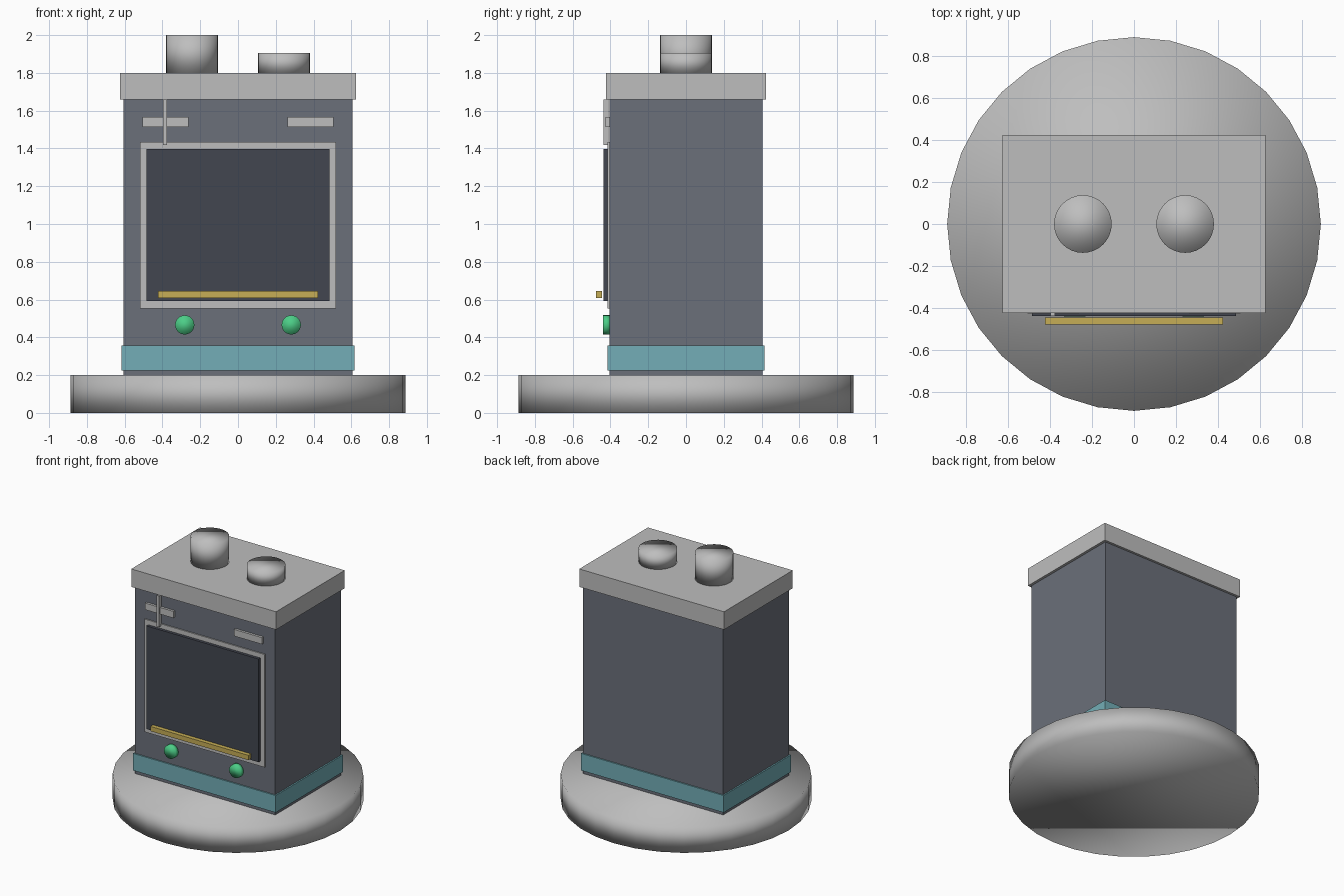
import bpy
import math

cube = bpy.data.objects.get("Cube")
if cube:
    bpy.data.objects.remove(cube, do_unlink=True)


def make_material(name, srgb):
    linear = [((c / 255 + 0.055) / 1.055) ** 2.4 for c in srgb]
    mat = bpy.data.materials.new(name)
    mat.use_nodes = True
    mat.diffuse_color = (*linear, 1)
    mat.node_tree.nodes["Principled BSDF"].inputs["Base Color"].default_value = (*linear, 1)
    return mat


grey = make_material("light_grey", (190, 190, 190))
slate = make_material("slate_enamel", (107, 112, 122))
teal = make_material("teal_trim", (115, 174, 183))
glass = make_material("dark_glass", (66, 70, 80))
brass = make_material("brass", (198, 174, 86))
green = make_material("green_knob", (76, 205, 135))


def finish(name, mat):
    obj = bpy.context.object
    obj.name = name
    obj.data.name = name
    obj.data.materials.append(mat)
    return obj


def box(name, mat, x, y, z):
    """Box spanning the given (low, high) ranges."""
    spans = (x, y, z)
    bpy.ops.mesh.primitive_cube_add(size=1, location=[(a + b) / 2 for a, b in spans])
    bpy.context.object.scale = [b - a for a, b in spans]
    bpy.ops.object.transform_apply(location=False, rotation=False, scale=True)
    return finish(name, mat)


def drum(name, mat, radius, depth, centre, sides=32, tilt=0.0):
    """Cylinder with softly shaded rims."""
    bpy.ops.mesh.primitive_cylinder_add(vertices=sides, radius=radius, depth=depth,
                                        location=centre, rotation=(tilt, 0, 0))
    bpy.ops.object.shade_smooth()
    return finish(name, mat)


# Round plinth and cabinet
drum("round_base", grey, 0.888, 0.2, (0, 0, 0.1))
box("cabinet", slate, (-0.606, 0.606), (-0.406, 0.406), (0.2, 1.66))
box("skirting_band", teal, (-0.617, 0.617), (-0.416, 0.416), (0.225, 0.358))
box("top_slab", grey, (-0.626, 0.626), (-0.424, 0.424), (1.66, 1.8))

# Flues on the top
for name, x, height in (("tall_flue", -0.243, 0.2), ("short_flue", 0.243, 0.105)):
    drum(name, grey, 0.137, height, (x, 0, 1.8 + height / 2))

# Door with window and handle
box("door_frame", grey, (-0.52, 0.52), (-0.415, -0.4), (0.552, 1.434))
box("door_window", glass, (-0.485, 0.485), (-0.438, -0.41), (0.592, 1.398))
box("door_handle", brass, (-0.424, 0.424), (-0.477, -0.445), (0.607, 0.644))

# Vents and knobs, one on each side
for side, s in (("right", -1), ("left", 1)):
    x = 0.384 * s
    box(side + "_vent", grey, (x - 0.122, x + 0.122), (-0.425, -0.4), (1.514, 1.566))
    drum(side + "_knob", green, 0.051, 0.04, (0.282 * s, -0.42, 0.466), 24, math.pi / 2)

# Thin upright rod beside the door
box("upright_rod", grey, (-0.397, -0.375), (-0.438, -0.41), (1.418, 1.66))
